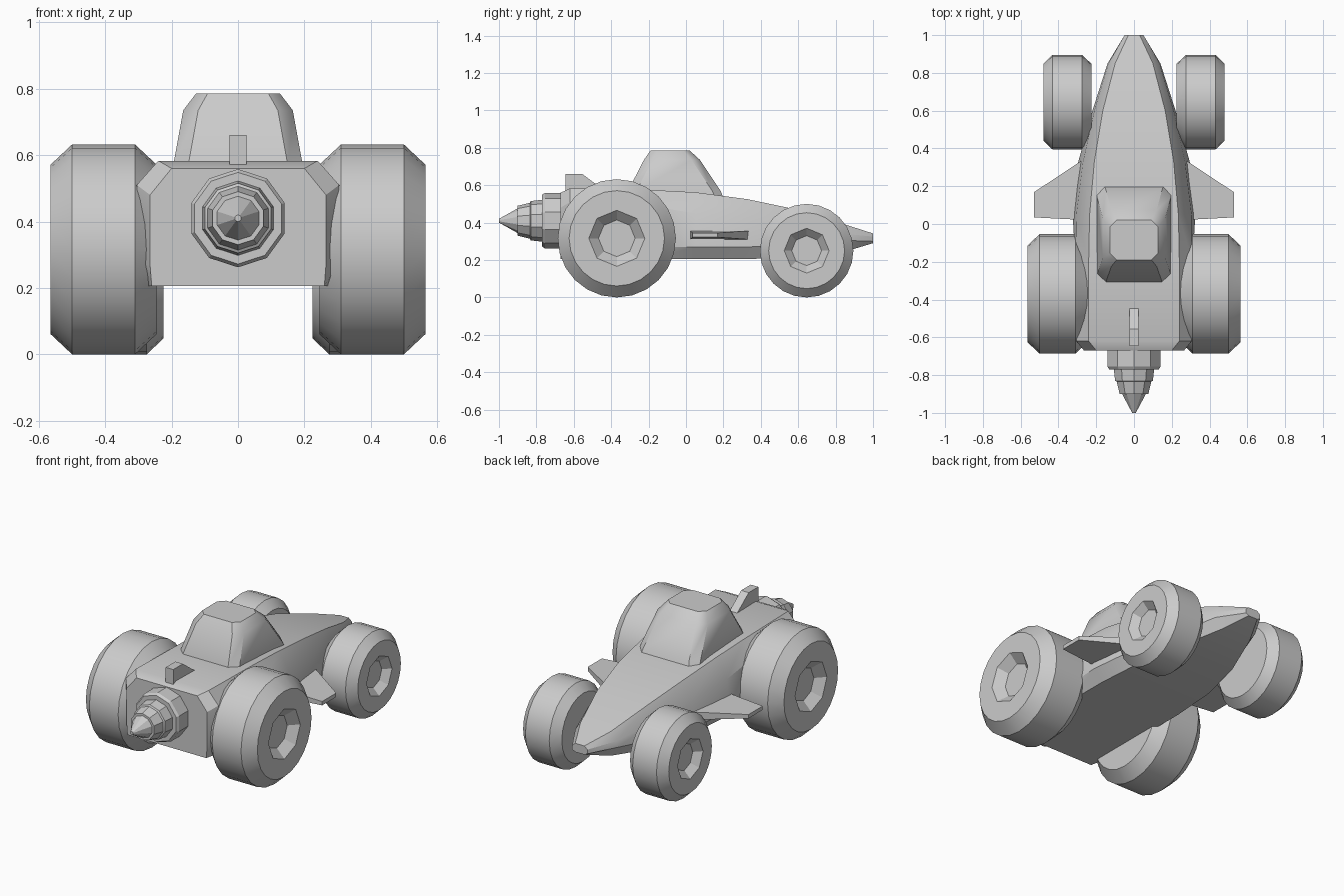
import bpy, bmesh, math

if "Cube" in bpy.data.objects:
    bpy.data.objects.remove(bpy.data.objects["Cube"])

grey = bpy.data.materials.new("plain grey")
grey.diffuse_color = (0.6, 0.6, 0.6, 1)
grey.use_nodes = True
grey.node_tree.nodes["Principled BSDF"].inputs["Base Color"].default_value = grey.diffuse_color


def skin(bm, rings, cap_start=True, cap_end=True):
    """Join equal-length closed rings of points with quads and cap the ends."""
    loops = [[bm.verts.new(p) for p in r] for r in rings]
    for a, b in zip(loops, loops[1:]):
        n = len(a)
        for i in range(n):
            j = (i + 1) % n
            bm.faces.new((a[i], a[j], b[j], b[i]))
    if cap_start:
        bm.faces.new(loops[0])
    if cap_end:
        bm.faces.new(loops[-1])
    return loops


def finish(name, bm, mirror=False, angle=30):
    bmesh.ops.recalc_face_normals(bm, faces=bm.faces)
    me = bpy.data.meshes.new(name)
    bm.to_mesh(me)
    bm.free()
    me.materials.append(grey)
    ob = bpy.data.objects.new(name, me)
    bpy.context.collection.objects.link(ob)
    bpy.ops.object.select_all(action='DESELECT')
    ob.select_set(True)
    bpy.context.view_layer.objects.active = ob
    bpy.ops.object.shade_smooth_by_angle(angle=math.radians(angle))
    if mirror:
        ob.modifiers.new("mirror", 'MIRROR').use_mirror_merge = False
    return ob


def circle(n, r):
    return [(r * math.sin(2 * math.pi * i / n), r * math.cos(2 * math.pi * i / n))
            for i in range(n)]


# Body: y, then (half width, z) of floor, sill, shoulder and deck edge
stations = [
    (-0.67, (.26, .205), (.265, .27), (.265, .48), (.20, .56)),
    (-0.62, (.27, .205), (.30, .27), (.305, .51), (.24, .583)),
    (-0.20, (.27, .205), (.31, .27), (.31, .49), (.24, .575)),
    (0.05, (.27, .205), (.325, .27), (.305, .45), (.235, .562)),
    (0.33, (.25, .205), (.295, .27), (.27, .42), (.21, .525)),
    (0.60, (.19, .215), (.22, .28), (.21, .38), (.165, .468)),
    (0.85, (.10, .245), (.14, .305), (.135, .34), (.10, .39)),
    (1.00, (.03, .29), (.05, .30), (.05, .325), (.03, .342)),
]
bm = bmesh.new()
skin(bm, [[(x, y, z) for x, z in half] + [(-x, y, z) for x, z in reversed(half)]
          for y, *half in stations])
finish("body", bm)

# Cockpit canopy: z, half width, rear y, front y, corner cut
bm = bmesh.new()
rings = []
for z, w, y0, y1, c in [(.52, .20, -.315, .205, .04), (.57, .195, -.31, .185, .045),
                        (.735, .165, -.225, .075, .045), (.785, .127, -.19, .02, .035)]:
    rings.append([(-w + c, y0, z), (w - c, y0, z), (w, y0 + c, z), (w, y1 - c, z),
                  (w - c, y1, z), (-w + c, y1, z), (-w, y1 - c, z), (-w, y0 + c, z)])
skin(bm, rings)
finish("canopy", bm, angle=35)

# Small fin on the rear deck
bm = bmesh.new()
fin = [(-.645, .55), (-.645, .66), (-.555, .66), (-.44, .575), (-.44, .55)]
skin(bm, [[(x, y, z) for y, z in fin] for x in (-.025, .025)])
finish("fin", bm)

# Exhaust nozzle: y, radius
bm = bmesh.new()
profile = [(-.63, .148), (-.755, .148), (-.77, .138), (-.77, .112), (-.83, .105),
           (-.835, .096), (-.90, .080), (-.90, .066), (-1.0, .010)]
skin(bm, [[(x, y, .41 + z) for x, z in circle(10, r)] for y, r in profile])
finish("nozzle", bm)

# Side winglets: root section to tip section
bm = bmesh.new()
sections = [(.24, .02, .36, .308, .358), (.53, .035, .168, .322, .345)]
skin(bm, [[(x, y0, z0), (x, y1, z0), (x, y1, z1), (x, y0, z1)]
          for x, y0, y1, z0, z1 in sections])
finish("winglet", bm, mirror=True)


def wheel(name, y, radius, face_r, xs, hub_r, floor_r, depth):
    """Chamfered tyre with an eight-sided recessed hub, mirrored to both sides."""
    bm = bmesh.new()

    def ring(n, x, r):
        return [(x, y + a, radius + b) for a, b in circle(n, r)]

    tyre = skin(bm, [ring(24, xs[0], face_r), ring(24, xs[1], radius),
                     ring(24, xs[2], radius), ring(24, xs[3], face_r)], cap_end=False)
    hub = skin(bm, [ring(8, xs[3], hub_r), ring(8, xs[3] - depth, floor_r)],
               cap_start=False)
    rim, octo = tyre[-1], hub[0]
    # outer wall between the round tyre edge and the hub
    for k in range(8):
        edge = [rim[(3 * k + i) % 24] for i in range(4)]
        bm.faces.new([octo[(k + 1) % 8], octo[k]] + edge)
    finish(name, bm, mirror=True)


wheel("rear_wheel", -.37, .316, .255, (.245, .31, .50, .565), .15, .098, .05)
wheel("front_wheel", .645, .25, .203, (.225, .275, .432, .48), .12, .08, .04)
